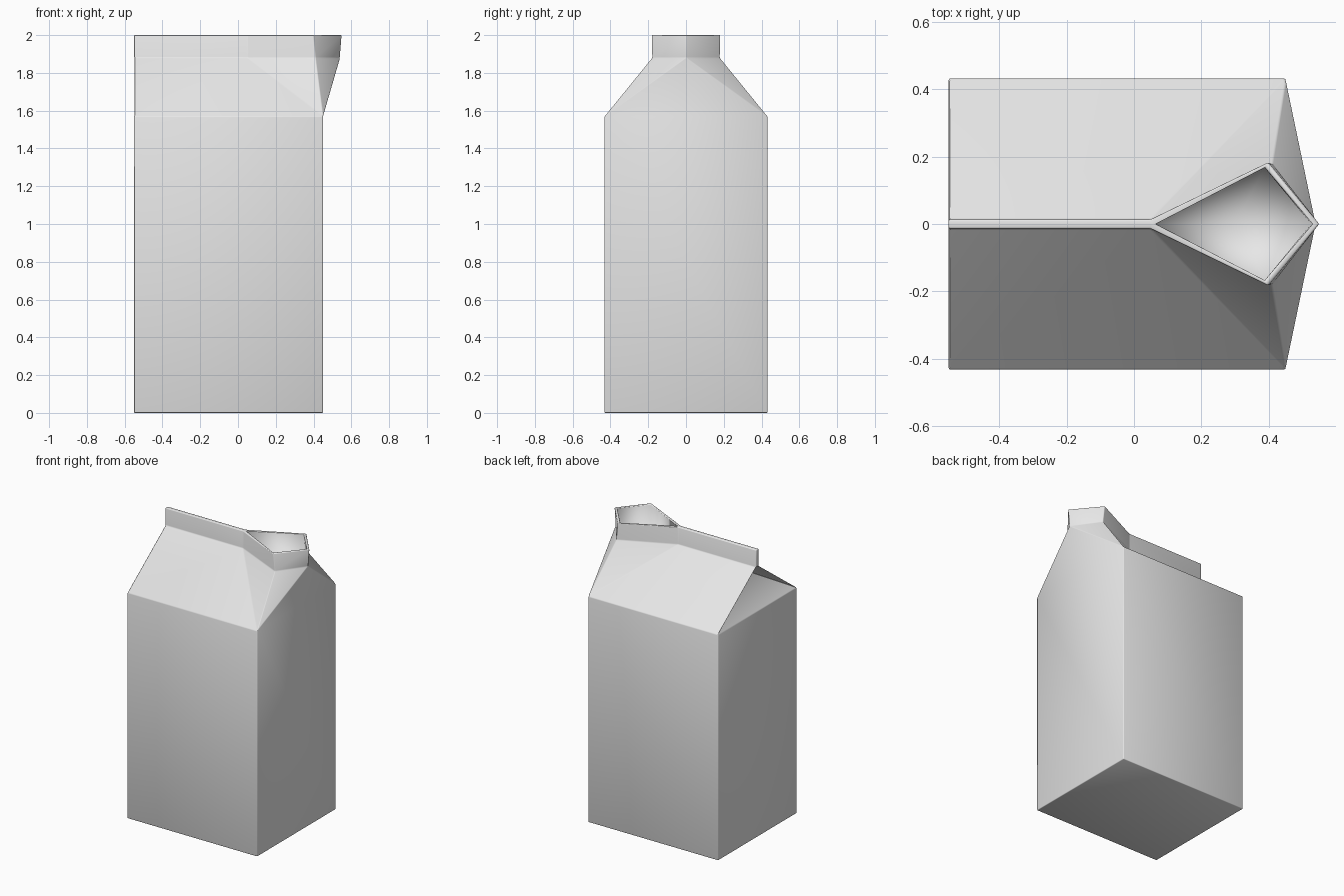
import bpy
import bmesh
import math

cube = bpy.data.objects.get("Cube")
if cube:
    bpy.data.objects.remove(cube, do_unlink=True)

# Plain card material
card = bpy.data.materials.new("light_grey_card")
card.use_nodes = True
colour = (0.8, 0.8, 0.8, 1)
card.diffuse_color = colour
card.node_tree.nodes["Principled BSDF"].inputs["Base Color"].default_value = colour

# Main dimensions
BACK, FRONT, HALF = -0.55, 0.45, 0.432
EAVE, RIDGE, TOP, FLOOR = 1.57, 1.88, 2.0, 1.84
FIN = 0.014

bm = bmesh.new()
verts = {}

# Points on the centre plane
centre = {
    "fold": (-0.2, RIDGE - 0.04),
    "tip": (0.54, RIDGE), "tip_top": (0.55, TOP),
    "in_back": (0.065, TOP), "in_tip": (0.53, TOP),
    "low_back": (0.065, FLOOR), "low_tip": (0.525, FLOOR),
    "pit": (0.3, FLOOR - 0.05),
}
for name, (x, z) in centre.items():
    verts[name] = bm.verts.new((x, 0, z))

# Points mirrored across the centre plane
paired = {
    "base0": (BACK, HALF, 0), "base1": (FRONT, HALF, 0),
    "eave0": (BACK, HALF, EAVE), "eave1": (FRONT, HALF, EAVE),
    "ridge0": (BACK, FIN, RIDGE), "ridge1": (0.05, FIN, RIDGE),
    "ridge2": (0.41, 0.18, RIDGE),
    "top0": (BACK, FIN, TOP), "top1": (0.05, FIN, TOP),
    "top2": (0.398, 0.183, TOP),
    "in_side": (0.388, 0.167, TOP), "low_side": (0.388, 0.167, FLOOR),
}
for name, (x, y, z) in paired.items():
    verts[name + "+"] = bm.verts.new((x, y, z))
    verts[name + "-"] = bm.verts.new((x, -y, z))


def face(names):
    bm.faces.new([verts[n] for n in names])


def both_sides(text):
    """Make a face and its mirror image."""
    for side in "+-":
        face([n + side if n in paired else n for n in text.split()])


def across(lower, upper):
    """Join a mirrored pair to another pair or to a centre point."""
    end = [upper + "-", upper + "+"] if upper in paired else [upper]
    face([lower + "+", lower + "-"] + end)


for text in (
    "base0 base1 eave1 eave0",            # walls
    "eave0 eave1 ridge1 ridge0",          # roof slopes
    "eave1 ridge2 ridge1", "eave1 tip ridge2",
    "eave0 ridge0 fold",                  # folded rear flaps
    "ridge0 ridge1 top1 top0",            # sealed fin
    "ridge1 ridge2 top2 top1", "ridge2 tip tip_top top2",
    "top1 top2 in_side in_back", "top2 tip_top in_tip in_side",
    "in_back in_side low_side low_back",  # spout interior
    "in_side in_tip low_tip low_side",
    "low_back low_side pit", "low_side low_tip pit",
):
    both_sides(text)

for lower, upper in (
    ("base0", "base1"), ("base0", "eave0"), ("base1", "eave1"),
    ("eave0", "fold"), ("ridge0", "fold"), ("eave1", "tip"),
    ("ridge0", "top0"), ("top0", "top1"), ("top1", "in_back"),
):
    across(lower, upper)

bmesh.ops.recalc_face_normals(bm, faces=bm.faces)

# Soften the outer folds only
inner = {v for n, v in verts.items() if n.startswith(("low", "pit"))}
weight = bm.edges.layers.float.new("bevel_weight_edge")
for edge in bm.edges:
    sharp = edge.calc_face_angle(0) > math.radians(25)
    edge[weight] = float(sharp and not inner.intersection(edge.verts))
for f in bm.faces:
    f.smooth = True

mesh = bpy.data.meshes.new("carton")
bm.to_mesh(mesh)
bm.free()
mesh.materials.append(card)
carton = bpy.data.objects.new("carton", mesh)
bpy.context.collection.objects.link(carton)

bevel = carton.modifiers.new("soft_folds", 'BEVEL')
bevel.limit_method = 'WEIGHT'
bevel.width = 0.006
bevel.segments = 2
